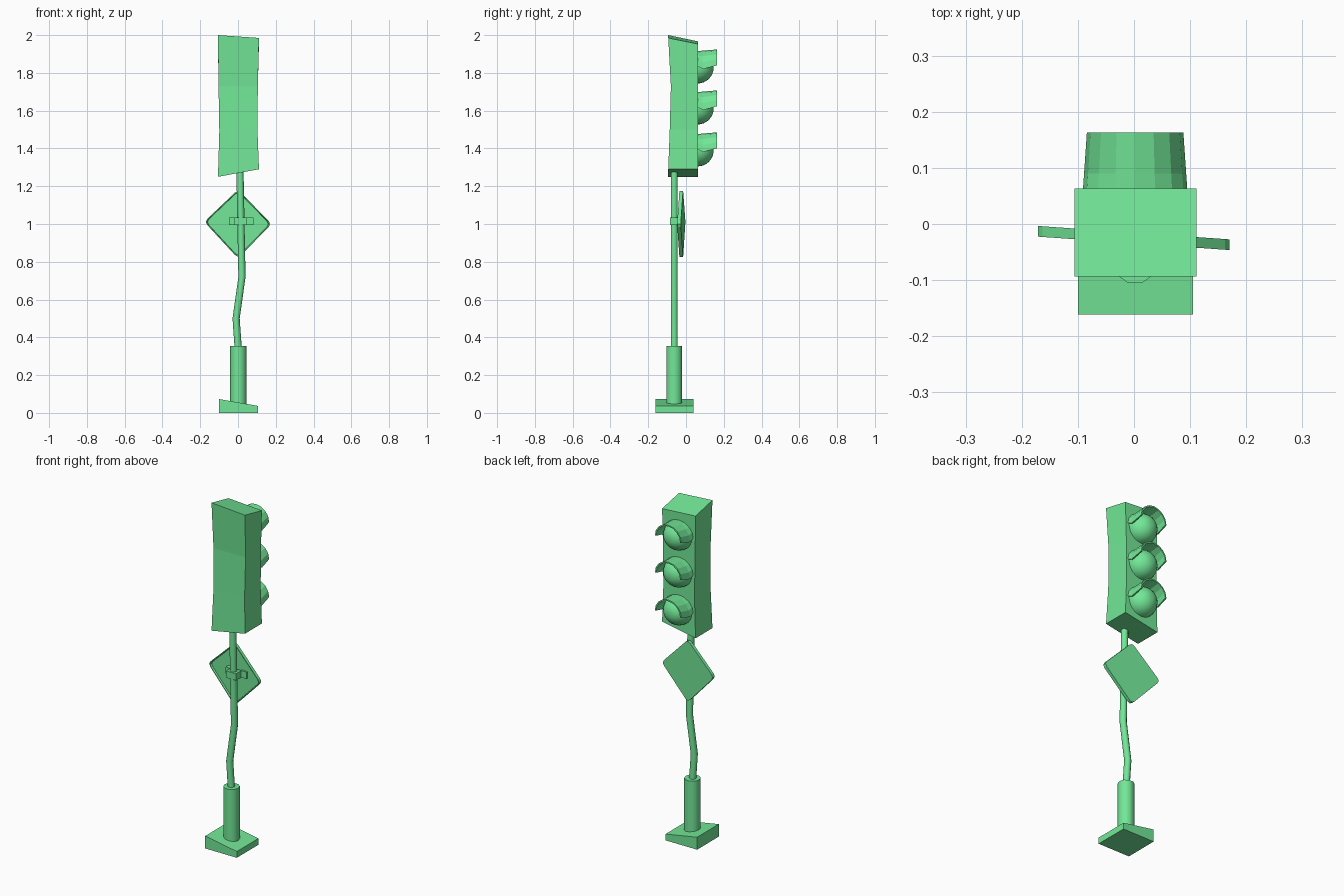
import bpy, bmesh
from math import sin, cos, pi, radians
from mathutils import Vector

if "Cube" in bpy.data.objects:
    bpy.data.objects.remove(bpy.data.objects["Cube"])

green = bpy.data.materials.new("green_paint")
green.diffuse_color = (.17, .80, .31, 1)
green.use_nodes = True
green.node_tree.nodes["Principled BSDF"].inputs["Base Color"].default_value = green.diffuse_color


def loft(name, rings, smooth=None):
    """Skin a list of equal-length closed rings and cap both ends."""
    bm = bmesh.new()
    vs = [[bm.verts.new(p) for p in r] for r in rings]
    n = len(vs[0])
    for a, b in zip(vs, vs[1:]):
        for i in range(n):
            j = (i + 1) % n
            bm.faces.new((a[i], a[j], b[j], b[i]))
    bm.faces.new(vs[0])
    bm.faces.new(vs[-1])
    bmesh.ops.recalc_face_normals(bm, faces=bm.faces)
    me = bpy.data.meshes.new(name)
    bm.to_mesh(me)
    bm.free()
    me.materials.append(green)
    ob = bpy.data.objects.new(name, me)
    bpy.context.collection.objects.link(ob)
    if smooth:
        bpy.ops.object.select_all(action='DESELECT')
        ob.select_set(True)
        bpy.context.view_layer.objects.active = ob
        bpy.ops.object.shade_smooth_by_angle(angle=radians(smooth))
    return ob


def rect(x0, x1, y0, y1, z):
    """Rectangle ring; z holds heights front-left, front-right, back-right, back-left."""
    return [(x0, y0, z[0]), (x1, y0, z[1]), (x1, y1, z[2]), (x0, y1, z[3])]


def box(name, x0, x1, y0, y1, z0, z1):
    return loft(name, [rect(x0, x1, y0, y1, [z] * 4) for z in (z0, z1)])


def disc(x, y, z, r, n):
    return [(x + r * cos(2 * pi * i / n), y + r * sin(2 * pi * i / n), z) for i in range(n)]


POLE_Y = -0.0625

# Wedge-shaped foot
loft("base", [rect(-.10, .105, -.161, .04, [0] * 4),
              rect(-.10, .105, -.161, .04, [.073, .037, .037, .073])])

# Sleeve and crooked pole
loft("pole_sleeve", [disc(.002, POLE_Y, z, .044, 10) for z in (.04, .355)], 40)
path = [(.004, .30), (-.010, .50), (.021, .72), (.010, 1.30)]
loft("pole", [disc(x, POLE_Y, z, .019, 10) for x, z in path], 40)

# Warped signal housing with a waist
loft("signal_housing", [
    rect(-.106, .111, -.094, .063, [1.25, 1.29, 1.29, 1.25]),
    rect(-.099, .103, -.086, .063, [1.49, 1.50, 1.50, 1.49]),
    rect(-.103, .105, -.080, .063, [1.73] * 4),
    rect(-.106, .111, -.094, .063, [2.0, 1.985, 1.953, 1.967])])

# Lamps with domed lenses and faceted half-round visors
FACE_Y, LAMP_X = .062, .002


def lens(name, c, r=.084, n=24, steps=8):
    rings = []
    for k in range(steps):
        a = k / steps * pi / 2
        rings.append([(LAMP_X + r * cos(a) * cos(2 * pi * i / n), FACE_Y + r * sin(a),
                       c + r * cos(a) * sin(2 * pi * i / n)) for i in range(n)])
    return loft(name, rings, 40)


def visor(name, c, n=8, t=.008):
    # stations: y, half width, height of crown, height of lower ends
    stations = [(.062, .093, .087, .006), (.090, .091, .090, -.008), (.163, .086, .096, .012)]
    rings = []
    for y, w, top, low in stations:
        def arc(d):
            return [(LAMP_X + (w - d) * cos(pi * i / n), y,
                     c + low + (top - low - d) * sin(pi * i / n)) for i in range(n + 1)]
        rings.append(arc(0) + arc(t)[::-1])
    return loft(name, rings)


for label, z in (("top", 1.828), ("middle", 1.611), ("bottom", 1.389)):
    lens(label + "_lens", z)
    visor(label + "_visor", z)

# Diamond sign: rounded corners, slightly twisted, shallow recess on the pole side
corners = [Vector(p) for p in ((-.179, 1.012), (0, .818), (.178, 1.0), (0, 1.182))]
centre = Vector((0, 1.0))
outline = []
for i, p in enumerate(corners):
    a, b = (p.lerp(corners[(i + s) % 4], .09) for s in (-1, 1))
    outline += [a, (a + b) * .25 + p * .5, b]


def sign_ring(scale, dy):
    pts = [centre + (p - centre) * scale for p in outline]
    return [(p.x, -.0155 - .07 * p.x + dy, p.y) for p in pts]


loft("diamond_sign", [sign_ring(.945, -.008), sign_ring(.965, -.019),
                      sign_ring(1, -.019), sign_ring(1, 0)])

# Clamp holding the sign to the pole
box("clamp_strap", -.018, .047, -.086, -.036, .995, 1.035)
box("clamp_left_tab", -.048, -.012, -.046, -.018, .995, 1.035)
box("clamp_right_tab", .044, .082, -.038, -.022, .995, 1.035)
